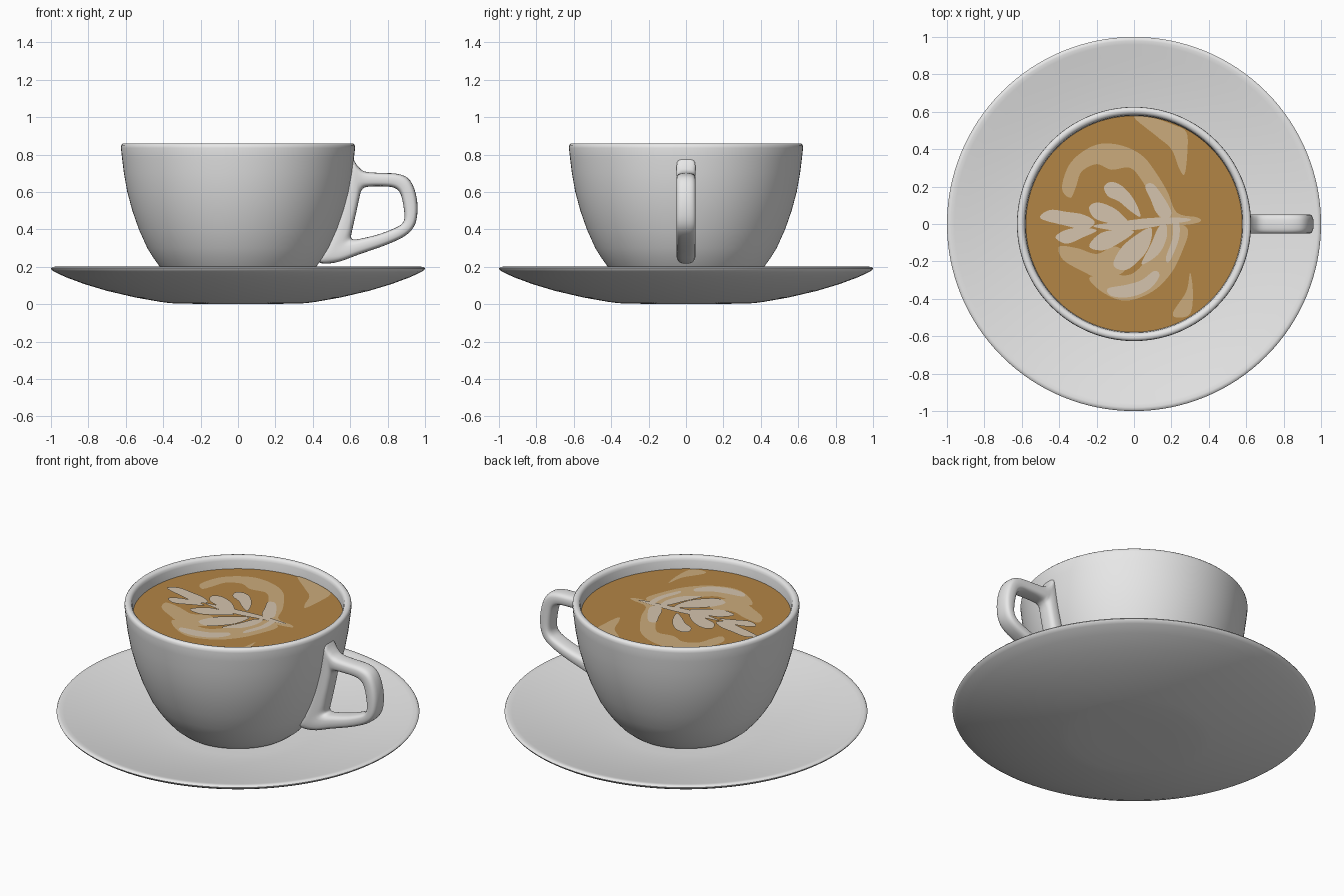
import bpy, bmesh, math
from mathutils import Vector


def material(name, rgb):
    m = bpy.data.materials.new(name)
    m.diffuse_color = (*rgb, 1)
    return m


WHITE = material("white_ceramic", (0.8, 0.8, 0.8))
COFFEE = material("coffee_brown", (0.45, 0.235, 0.06))
TAN = material("milky_tan", (0.60, 0.41, 0.20))
CREAM = material("milk_cream", (0.66, 0.55, 0.42))


def finish(bm, name, mat, angle=50):
    bmesh.ops.remove_doubles(bm, verts=bm.verts, dist=1e-5)
    bmesh.ops.recalc_face_normals(bm, faces=bm.faces)
    me = bpy.data.meshes.new(name)
    bm.to_mesh(me)
    bm.free()
    me.materials.append(mat)
    me.shade_smooth()
    me.set_sharp_from_angle(angle=math.radians(angle))
    ob = bpy.data.objects.new(name, me)
    bpy.context.collection.objects.link(ob)
    return ob


def skin(bm, rings, closed_rings):
    """Join matching rings of points with quads."""
    vs = [[bm.verts.new(p) for p in r] for r in rings]
    n = len(vs)
    for a in range(n):
        b = (a + 1) % n
        m = len(vs[a])
        for j in range(m if closed_rings else m - 1):
            k = (j + 1) % m
            bm.faces.new((vs[a][j], vs[b][j], vs[b][k], vs[a][k]))


def lathe(name, profile, mat, seg=128):
    bm = bmesh.new()
    rings = []
    for i in range(seg):
        t = 2 * math.pi * i / seg
        rings.append([(r * math.cos(t), r * math.sin(t), z) for r, z in profile])
    skin(bm, rings, False)
    return finish(bm, name, mat)


def smooth_loop(pts, steps=5):
    """Closed smooth curve through points of any dimension."""
    out, n = [], len(pts)
    for i in range(n):
        a, b, c, d = (Vector(pts[(i + k) % n]) for k in (-1, 0, 1, 2))
        for s in range(steps):
            t = s / steps
            out.append(0.5 * (2 * b + (c - a) * t + (2 * a - 5 * b + 4 * c - d) * t * t
                              + (3 * b - a - 3 * c + d) * t ** 3))
    return out


# Saucer
lathe("saucer", [(0, 0), (0.2, 0.001), (0.36, 0.005), (0.42, 0.013), (0.55, 0.036), (0.7, 0.071),
                 (0.82, 0.107), (0.92, 0.144), (0.98, 0.172), (0.995, 0.182), (1.0, 0.191),
                 (0.995, 0.198), (0.98, 0.2), (0.96, 0.196), (0.9, 0.183), (0.8, 0.163),
                 (0.7, 0.145), (0.6, 0.13), (0.5, 0.118), (0.4, 0.11), (0, 0.105)], WHITE)

# Cup
lathe("cup", [(0, 0.107), (0.3, 0.107), (0.335, 0.118), (0.375, 0.152), (0.418, 0.2), (0.454, 0.25),
              (0.485, 0.3), (0.53, 0.4), (0.565, 0.5), (0.592, 0.6), (0.61, 0.7), (0.62, 0.78),
              (0.626, 0.835), (0.624, 0.85), (0.616, 0.858), (0.605, 0.86), (0.594, 0.857),
              (0.586, 0.849), (0.582, 0.835), (0.578, 0.78), (0.565, 0.68), (0.53, 0.52),
              (0.47, 0.36), (0.38, 0.23), (0.3, 0.17), (0, 0.15)], WHITE)

# Handle: matched (outer x, outer z, inner x, inner z) outline, rounded section
outline = [(0.60, 0.79, 0.655, 0.595), (0.635, 0.745, 0.667, 0.617), (0.675, 0.71, 0.69, 0.627),
           (0.75, 0.702, 0.75, 0.63), (0.85, 0.697, 0.825, 0.625), (0.91, 0.672, 0.863, 0.60),
           (0.945, 0.61, 0.88, 0.55), (0.96, 0.52, 0.89, 0.475), (0.948, 0.43, 0.882, 0.437),
           (0.90, 0.37, 0.85, 0.412), (0.80, 0.32, 0.76, 0.376), (0.65, 0.267, 0.665, 0.352),
           (0.52, 0.222, 0.62, 0.346), (0.43, 0.23, 0.605, 0.36), (0.485, 0.34, 0.614, 0.41),
           (0.54, 0.48, 0.632, 0.49), (0.575, 0.65, 0.646, 0.555)]


def power(v, e=0.65):
    return math.copysign(abs(v) ** e, v)


rings = []
for ox, oz, ix, iz in smooth_loop(outline, 4):
    ring = []
    for k in range(24):
        t = 2 * math.pi * k / 24
        u, w = power(math.cos(t)), power(math.sin(t))
        ring.append(((ox + ix) / 2 + u * (ox - ix) / 2, 0.052 * w,
                     (oz + iz) / 2 + u * (oz - iz) / 2))
    rings.append(ring)
bm = bmesh.new()
skin(bm, rings, True)
finish(bm, "handle", WHITE)


# Flat shapes facing up
def flat_shape(name, pts, z, mat):
    bm = bmesh.new()
    f = bm.faces.new([bm.verts.new((p[0], p[1], z)) for p in pts])
    f.normal_update()
    flip = f.normal.z < 0
    if flip:
        f.normal_flip()
    bmesh.ops.triangulate(bm, faces=bm.faces)
    me = bpy.data.meshes.new(name)
    bm.to_mesh(me)
    bm.free()
    me.materials.append(mat)
    bpy.context.collection.objects.link(bpy.data.objects.new(name, me))


# Coffee surface
LEVEL = 0.787
flat_shape("coffee", [(0.5795 * math.cos(math.pi * i / 64), 0.5795 * math.sin(math.pi * i / 64))
                      for i in range(128)], LEVEL, COFFEE)


def milk(name, pts, mat, layer):
    flat_shape(name, smooth_loop(pts), LEVEL + 0.003 * layer, mat)


# Tan swirls
milk("upper_swirl", [(-.385, .19), (-.35, .31), (-.27, .39), (-.17, .43), (-.05, .415), (.05, .36),
                     (.12, .27), (.18, .17), (.23, .06), (.34, .035), (.35, .01), (.25, -.005),
                     (.15, .02), (.1, .12), (.05, .22), (-.02, .3), (-.12, .29), (-.2, .32),
                     (-.28, .28), (-.31, .2), (-.34, .14)], TAN, 1)
milk("lower_swirl", [(.25, 0), (.29, -.04), (.26, -.14), (.2, -.26), (.1, -.36), (-.04, -.41),
                     (-.16, -.37), (-.24, -.29), (-.14, -.27), (-.02, -.27), (.06, -.2),
                     (.12, -.1), (.18, 0)], TAN, 1)
milk("left_swirl", [(-.4, -.12), (-.38, -.19), (-.28, -.25), (-.18, -.29), (-.06, -.26), (-.03, -.18),
                    (-.1, -.12), (-.2, -.16), (-.3, -.13)], TAN, 1)
milk("top_streak", [(0, .572), (.1, .567), (.21, .53), (.28, .49), (.285, .38), (.27, .265),
                    (.24, .3), (.2, .4), (.12, .47)], TAN, 1)
milk("bottom_streak", [(.3, -.26), (.28, -.36), (.21, -.47), (.23, -.5), (.3, -.48), (.315, -.37)],
     TAN, 1)

# Cream leaves
leaves = [
    [(-.16, .2), (-.12, .225), (-.06, .2), (0, .13), (.035, .04), (-.02, .07), (-.08, .12), (-.14, .15)],
    [(.06, .2), (.1, .215), (.16, .14), (.2, .06), (.17, .025), (.12, .06), (.09, .13)],
    [(-.24, .09), (-.19, .115), (-.1, .08), (-.03, .01), (-.04, -.03), (-.12, .0), (-.21, .03)],
    [(-.5, .03), (-.45, .075), (-.36, .065), (-.27, .05), (-.21, .01), (-.26, -.03), (-.36, -.01)],
    [(-.42, -.07), (-.36, -.03), (-.27, -.02), (-.2, -.035), (-.27, -.07), (-.36, -.105)],
    [(-.24, -.12), (-.18, -.05), (-.08, -.03), (0, -.04), (-.06, -.09), (-.16, -.14)],
    [(-.11, -.22), (-.07, -.13), (.01, -.06), (.09, -.02), (.09, -.09), (.05, -.17), (-.04, -.245)],
    [(.04, -.21), (.09, -.11), (.13, -.02), (.17, .0), (.175, -.07), (.14, -.15), (.08, -.2)],
]
for i, leaf in enumerate(leaves):
    milk(f"leaf_{i + 1}", leaf, CREAM, 2)
milk("leaf_stem", [(-.22, -.01), (-.08, .012), (.06, .03), (.18, .035), (.29, .03), (.29, .015),
                   (.16, -.005), (.02, -.03), (-.1, -.035)], CREAM, 2.5)
milk("lower_ripple", [(-.14, -.345), (-.04, -.325), (.04, -.3), (.11, -.25), (.135, -.28), (.08, -.35),
                      (-.02, -.39), (-.12, -.385)], CREAM, 2)
milk("side_ripple", [(.21, .01), (.24, .01), (.24, -.08), (.19, -.2), (.17, -.18), (.205, -.08)], CREAM, 2)
